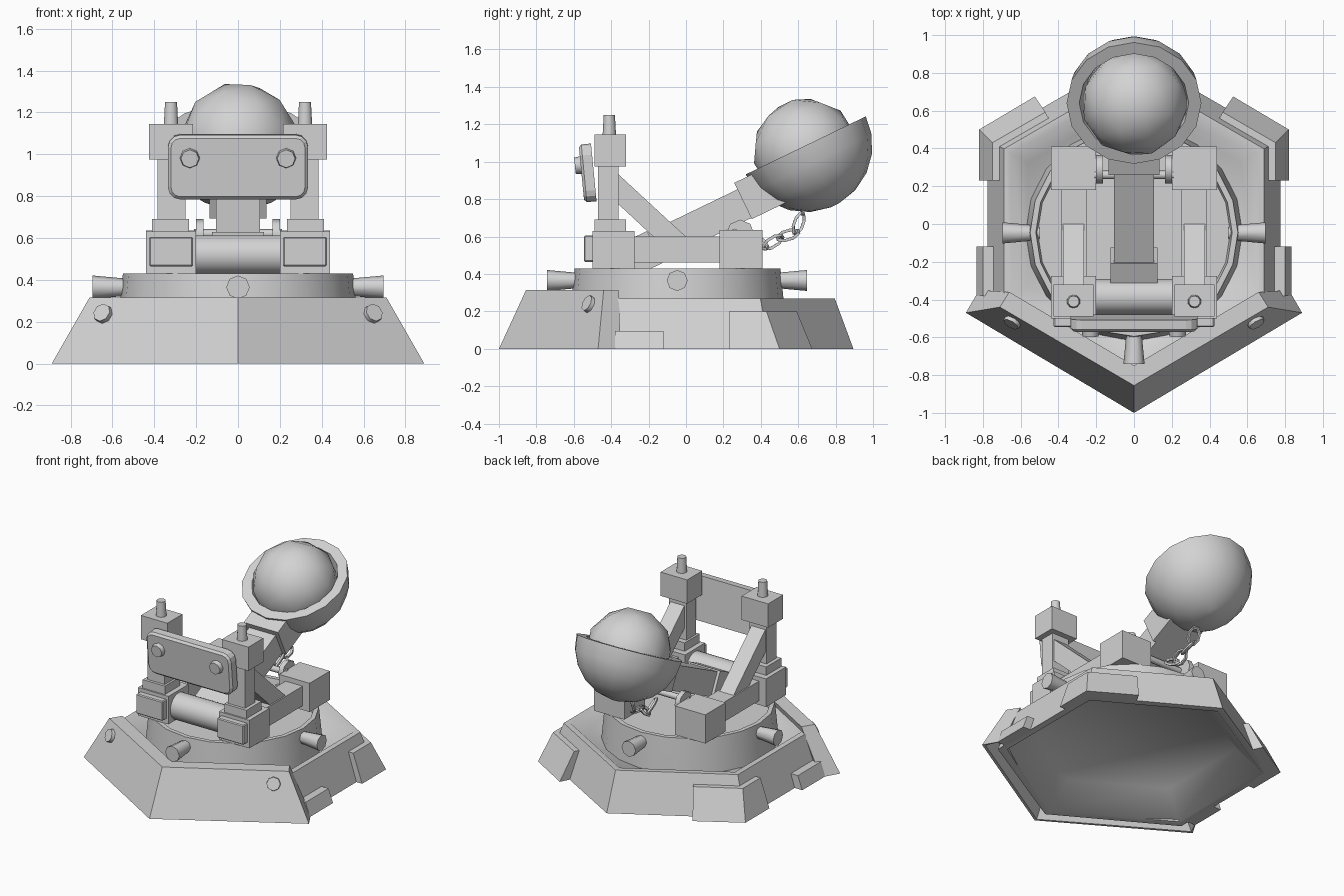
import bpy, bmesh, math
from mathutils import Matrix, Vector

if "Cube" in bpy.data.objects:
    bpy.data.objects.remove(bpy.data.objects["Cube"])

GREY = bpy.data.materials.new("stone_grey")
GREY.diffuse_color = (0.65, 0.65, 0.65, 1)
GREY.use_nodes = True
GREY.node_tree.nodes["Principled BSDF"].inputs["Base Color"].default_value = GREY.diffuse_color


def finish(name, bm, smooth=0):
    """Turn a bmesh into an object; smooth = sharp-edge angle in degrees, 0 is flat."""
    bmesh.ops.recalc_face_normals(bm, faces=bm.faces[:])
    if smooth:
        for f in bm.faces:
            f.smooth = True
        for e in bm.edges:
            e.smooth = e.calc_face_angle(0) < math.radians(smooth)
    me = bpy.data.meshes.new(name)
    bm.to_mesh(me)
    bm.free()
    me.materials.append(GREY)
    ob = bpy.data.objects.new(name, me)
    bpy.context.collection.objects.link(ob)
    return ob


def box(name, lo, hi, bevel=0):
    lo, hi = Vector(lo), Vector(hi)
    bm = bmesh.new()
    bmesh.ops.create_cube(bm, size=1, matrix=Matrix.Translation((lo + hi) / 2) @ Matrix.Diagonal((*(hi - lo), 1)))
    if bevel:
        bmesh.ops.bevel(bm, geom=bm.edges[:], offset=bevel, segments=1, affect='EDGES')
    return finish(name, bm)


def rod(name, a, b, r1, r2, n=10):
    """Tapered cylinder from a to b."""
    a, b = Vector(a), Vector(b)
    m = Matrix.Translation((a + b) / 2) @ (b - a).to_track_quat('Z', 'Y').to_matrix().to_4x4()
    bm = bmesh.new()
    bmesh.ops.create_cone(bm, cap_ends=True, segments=n, radius1=r1, radius2=r2, depth=(b - a).length, matrix=m)
    return finish(name, bm, 50)


def loft(name, rings, smooth=0, matrix=None):
    """Skin a series of equal-length point rings and cap both ends."""
    bm = bmesh.new()
    vs = [[bm.verts.new(p) for p in ring] for ring in rings]
    n = len(vs[0])
    for a, b in zip(vs, vs[1:]):
        for i in range(n):
            j = (i + 1) % n
            bm.faces.new((a[i], a[j], b[j], b[i]))
    bm.faces.new(vs[0][::-1])
    bm.faces.new(vs[-1])
    if matrix:
        bm.transform(matrix)
    return finish(name, bm, smooth)


def lathe(name, profile, n, cy=0, smooth=0, matrix=None):
    rings = [[(r * math.sin(2 * math.pi * i / n), cy - r * math.cos(2 * math.pi * i / n), z)
              for i in range(n)] for r, z in profile]
    return loft(name, rings, smooth, matrix)


def prism(name, bottom, top, z):
    return loft(name, [[(x, y, 0) for x, y in bottom], [(x, y, z) for x, y in top]])


def beam(name, start, angle, length, half_width, height):
    """Box running along a slope in the yz plane, start = middle of its lower end."""
    m = Matrix.Translation(start) @ Matrix.Rotation(angle, 4, 'X')
    h = height / 2
    ends = [[(-half_width, y, -h), (half_width, y, -h), (half_width, y, h), (-half_width, y, h)]
            for y in (0, length)]
    return loft(name, ends, 0, m)


# Hexagonal hollow base with sunken top
lathe("hexagon_base", [(.67, .16), (.84, 0), (.895, 0), (.795, .27), (.75, .27), (.65, .185)], 6, 0, 50)

# Pointed front armour, a V-shaped slab slightly hollow underneath
def vee(corner, tip, inner_corner, inner_tip, z):
    (x, y), (u, v) = corner, inner_corner
    return [(-x, y, z), (0, tip, z), (x, y, z), (u, v, z), (0, inner_tip, z), (-u, v, z)]

loft("front_armour", [vee((.81, -.44), -.94, (.77, -.37), -.86, .08),
                      vee((.87, -.46), -.98, (.82, -.36), -.88, 0),
                      vee((.89, -.47), -1, (.82, -.35), -.87, 0),
                      vee((.71, -.44), -.855, (.66, -.36), -.75, .315)])

# Turntable disc with shallow rim
lathe("turntable", [(.575, .17), (.565, .28), (.55, .43), (.52, .43), (.51, .38)], 20, -.045, 40)

# Pegs around the turntable
for name, dx, dy in (("right", 1, 0), ("left", -1, 0), ("front", 0, -1), ("back", 0, 1)):
    rod(name + "_peg", (dx * .5, -.047 + dy * .5, .365), (dx * .695, -.047 + dy * .695, .365), .038, .056, 8)

for s, side in ((1, "right"), (-1, "left")):
    def b(name, x0, x1, y0, y1, z0, z1, bevel=0):
        box(side + "_" + name, (min(s * x0, s * x1), y0, z0), (max(s * x0, s * x1), y1, z1), bevel)

    # Base corner plates and low side plates
    prism(side + "_corner_plate",
          [(s * x, y) for x, y in ((.82, .23), (.82, .50), (.525, .675), (.475, .58), (.745, .43), (.745, .23))],
          [(s * x, y) for x, y in ((.75, .23), (.75, .43), (.47, .592), (.435, .53), (.675, .39), (.675, .23))], .2)
    prism(side + "_side_plate",
          [(s * x, y) for x, y in ((.835, -.38), (.835, -.12), (.745, -.12), (.745, -.38))],
          [(s * x, y) for x, y in ((.80, -.38), (.80, -.12), (.71, -.12), (.71, -.38))], .095)

    # Bolt on the sloped armour
    normal = Vector((s * .53, -.89, .44)).normalized()
    p = Vector((s * .64, -.512, .235))
    rod(side + "_armour_bolt", p - normal * .03, p + normal * .025, .05, .045, 8)

    # Frame blocks and side beams
    b("front_block", .20, .44, -.50, -.275, .43, .63)
    b("front_block_face", .215, .425, -.545, -.49, .465, .605, .006)
    b("rear_block", .20, .44, .18, .41, .43, .635)
    b("side_beam", .25, .385, -.3, .2, .46, .60)

    # Tower with foot, post, head and pin
    b("tower_foot", .235, .41, -.49, -.32, .62, .69)
    b("tower_post", .25, .385, -.47, -.36, .68, .99)
    b("tower_head", .215, .425, -.49, -.32, .975, 1.145)
    rod(side + "_tower_pin", (s * .32, -.41, 1.14), (s * .32, -.41, 1.25), .036, .03, 10)

    # Diagonal brace from tower to beam
    loft(side + "_brace", [[(s * x, -.38, .95), (s * x, -.38, .79), (s * x, -.165, .59), (s * x, .01, .59)]
                           for x in (.265, .375)])

    # Pivot collar beside the arm
    rod(side + "_pivot_collar", (s * .165, .29, .615), (s * .2, .29, .615), .075, .075, 8)

# Roller and pivot axle
rod("front_roller", (-.21, -.385, .52), (.21, -.385, .52), .093, .093, 20)
rod("pivot_axle", (-.21, .26, .62), (.21, .26, .62), .022, .022, 8)

# Leaning shield with rounded corners and bolts
def outline(k, y):
    r = .06 - k
    return [(sx * .275 + r * math.cos(a), y, sz * .095 + r * math.sin(a))
            for q, (sx, sz) in enumerate(((1, 1), (-1, 1), (-1, -1), (1, -1)))
            for a in (math.pi / 2 * (q + t / 3) for t in range(4))]

lean = Matrix.Translation((0, -.525, .94)) @ Matrix.Rotation(math.radians(5.5), 4, 'X')
loft("shield", [outline(0, .032), outline(0, -.02), outline(.015, -.034)], 0, lean)
for s, side in ((1, "right"), (-1, "left")):
    rod(side + "_shield_bolt", lean @ Vector((s * .23, -.02, .045)), lean @ Vector((s * .23, -.065, .045)), .05, .043, 8)

# Throwing arm with lower sleeve and collar under the bowl
tilt = math.radians(25.8)
root = Vector((0, -.32, .47))
beam("throwing_arm", root, tilt, .75, .105, .17)
beam("arm_sleeve", root, tilt, .17, .125, .19)
beam("arm_collar", Vector((0, .305, .79)), tilt, .2, .135, .215)

# Bowl: half sphere with a thick rim, tilted with the arm
R = .357
profile = [(R * math.cos(t), R * math.sin(t)) for t in (math.radians(-a) for a in (86, 68, 50, 33, 16, 0))]
profile += [(.29, 0), (.26, -.1)]
bowl = Matrix.Translation((0, .64, 1.087)) @ Matrix.Rotation(tilt, 4, 'X')
lathe("bowl", profile, 16, 0, 50, bowl)

# Round boulder resting in the bowl
bm = bmesh.new()
bmesh.ops.create_icosphere(bm, subdivisions=2, radius=.285, matrix=Matrix.Translation((.005, .64, 1.06))
                           @ Matrix.Rotation(.2, 4, 'Y') @ Matrix.Rotation(.25, 4, 'X'))
finish("boulder", bm, 60)

# Hanging chain from bowl to arm
path = [Vector(p) for p in ((0, .62, .72), (0, .585, .62), (0, .505, .595), (0, .425, .545), (0, .345, .60))]
for i, (a, b2) in enumerate(zip(path, path[1:])):
    m = Matrix.Translation((a + b2) / 2) @ (b2 - a).to_track_quat('X', 'Z').to_matrix().to_4x4()
    m = m @ Matrix.Rotation(math.pi / 4 + i * math.pi / 2, 4, 'X')
    rings = []
    for k in range(9):
        t = 2 * math.pi * (k + .5) / 8
        rings.append([m @ Vector(((.06 + .011 * dx) * math.cos(t), (.035 + .011 * dx) * math.sin(t), .011 * dz))
                      for dx, dz in ((1, 0), (0, 1), (-1, 0), (0, -1))])
    loft("chain_link", rings)
